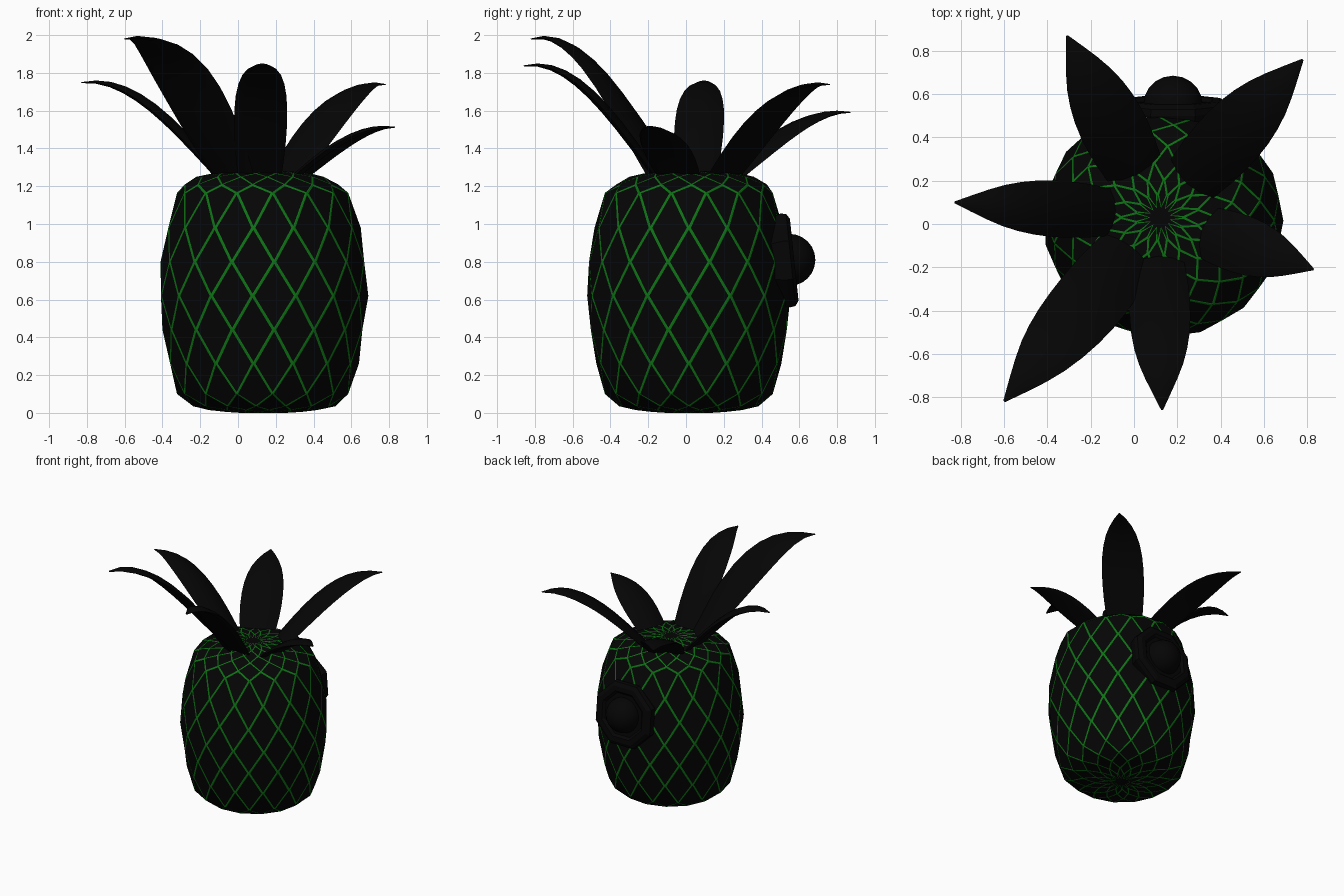
import bpy, bmesh, math
from mathutils import Vector, Matrix

if "Cube" in bpy.data.objects:
    bpy.data.objects.remove(bpy.data.objects["Cube"])


def material(name, rgb):
    m = bpy.data.materials.new(name)
    m.diffuse_color = (*rgb, 1)
    m.use_nodes = True
    m.node_tree.nodes["Principled BSDF"].inputs["Base Color"].default_value = m.diffuse_color
    return m


BLACK = material("black", (0.0015, 0.0015, 0.0015))
GREEN = material("green", (0.004, 0.17, 0.007))


def finish(name, bm, mats, smooth=None):
    bmesh.ops.recalc_face_normals(bm, faces=bm.faces)
    me = bpy.data.meshes.new(name)
    bm.to_mesh(me)
    bm.free()
    ob = bpy.data.objects.new(name, me)
    bpy.context.collection.objects.link(ob)
    for m in mats:
        me.materials.append(m)
    if smooth:
        bpy.ops.object.select_all(action='DESELECT')
        ob.select_set(True)
        bpy.context.view_layer.objects.active = ob
        bpy.ops.object.shade_smooth_by_angle(angle=math.radians(smooth))
    return ob


# Fruit body: staggered rings joined into diamond facets with green borders
N = 15
RINGS = [(.045, 0), (.12, 0), (.20, .005), (.29, .015), (.38, .035), (.458, .10),
         (.505, .26), (.535, .44), (.555, .62), (.545, .80), (.515, .98), (.458, 1.165),
         (.41, 1.21), (.34, 1.25), (.26, 1.268), (.18, 1.277), (.11, 1.28), (.045, 1.28)]
bm = bmesh.new()
rows = []
for i, (r, z) in enumerate(RINGS):
    row = []
    shift = .015 if z > 1.2 else 0      # the crown end leans slightly off axis
    for j in range(N):
        a = (j + 0.5 * (i % 2)) * math.tau / N
        row.append(bm.verts.new((.135 - shift + r * math.cos(a),
                                 .015 + shift + .975 * r * math.sin(a), z)))
    rows.append(row)
diamonds = []
for i in range(1, len(rows) - 1):
    lo, hi = rows[i - 1], rows[i + 1]
    for j in range(N):
        k = (j + i % 2) % N             # matching column in the neighbouring rows
        diamonds.append(bm.faces.new((rows[i][j], lo[k], rows[i][(j + 1) % N], hi[k])))
for i, n in ((0, 1), (len(rows) - 1, len(rows) - 2)):
    for j in range(N):
        bm.faces.new((rows[i][j], rows[i][(j + 1) % N], rows[n][(j + i % 2) % N]))
    bm.faces.new(rows[i])
bmesh.ops.recalc_face_normals(bm, faces=bm.faces)
ends = [f for f in diamonds if not .15 < f.calc_center_median().z < 1.15]
sides = [f for f in diamonds if f not in ends]
for group, width in ((sides, .011), (ends, .007)):
    for f in bmesh.ops.inset_individual(bm, faces=group, thickness=width)["faces"]:
        f.material_index = 1
finish("fruit_body", bm, (BLACK, GREEN))

# Leaves: arched strips with a rounded cross-section, tapering to a point
CROWN = Vector((.11, .04, 1.22))
WIDTHS = [.78, .88, .96, 1, 1, .96, .87, .73, .53, .29, .03]


def leaf(name, tip_x, tip_y, rise, half_width, roll=0):
    d = Vector((tip_x - CROWN.x, tip_y - CROWN.y, 0))
    length = d.length
    d.normalize()
    flat_side = Vector((-d.y, d.x, 0))
    bm = bmesh.new()
    strips = []
    for i, w in enumerate(WIDTHS):
        t = i / (len(WIDTHS) - 1)
        run = .15 + (length - .15) * t
        mid = CROWN + d * run + Vector((0, 0, rise * math.sin(1.75 * t)))
        slope = rise * 1.75 * math.cos(1.75 * t) / (length - .15)
        along = (d + Vector((0, 0, slope))).normalized()
        turn = Matrix.Rotation(math.radians(roll) * math.sin(math.pi * t), 3, along)
        side = turn @ flat_side
        up = turn @ along.cross(flat_side)
        sag = .036 * w
        thick = .03 * w + .004
        w *= half_width
        top = [mid + side * (w * u) - up * (sag * u * u) for u in (-1, -.55, 0, .55, 1)]
        under = [mid + side * (w * u) - up * (sag * u * u + thick) for u in (.65, 0, -.65)]
        strips.append([bm.verts.new(p) for p in top + under])
    for a, b in zip(strips, strips[1:]):
        for k in range(8):
            bm.faces.new((a[k], a[(k + 1) % 8], b[(k + 1) % 8], b[k]))
    bm.faces.new(strips[0])
    bm.faces.new(strips[-1])
    finish(name, bm, (BLACK,), 40)


leaf("leaf_back_left", -.31, .87, .38, .155)
leaf("leaf_back_right", .78, .76, .53, .155)
leaf("leaf_right", .83, -.21, .30, .135)
leaf("leaf_front", .13, -.86, .63, .14)
leaf("leaf_front_left", -.60, -.82, .775, .17, 15)
leaf("leaf_left", -.83, .10, .54, .13)

# Back fitting: stepped octagonal plate, tilted slightly upward
frame = Matrix.Translation((.18, .555, .81)) @ Matrix.Rotation(math.radians(-84), 4, 'X')
PLATE = [(.24, -.12), (.27, -.03), (.265, .0), (.235, .018), (.195, .018), (.175, 0)]
bm = bmesh.new()
loops = []
for r, h in PLATE:
    loops.append([bm.verts.new(frame @ Vector((r * math.cos((k + .5) * math.tau / 8),
                                               r * math.sin((k + .5) * math.tau / 8), h)))
                  for k in range(8)])
for a, b in zip(loops, loops[1:]):
    for k in range(8):
        bm.faces.new((a[k], a[(k + 1) % 8], b[(k + 1) % 8], b[k]))
bm.faces.new(loops[0])
bm.faces.new(loops[-1])
finish("back_plate", bm, (BLACK,))

# Round knob on the plate
bm = bmesh.new()
bmesh.ops.create_uvsphere(bm, u_segments=20, v_segments=12, radius=.138,
                          matrix=Matrix.Translation((.18, .547, .81)))
finish("back_knob", bm, (BLACK,), 40)
